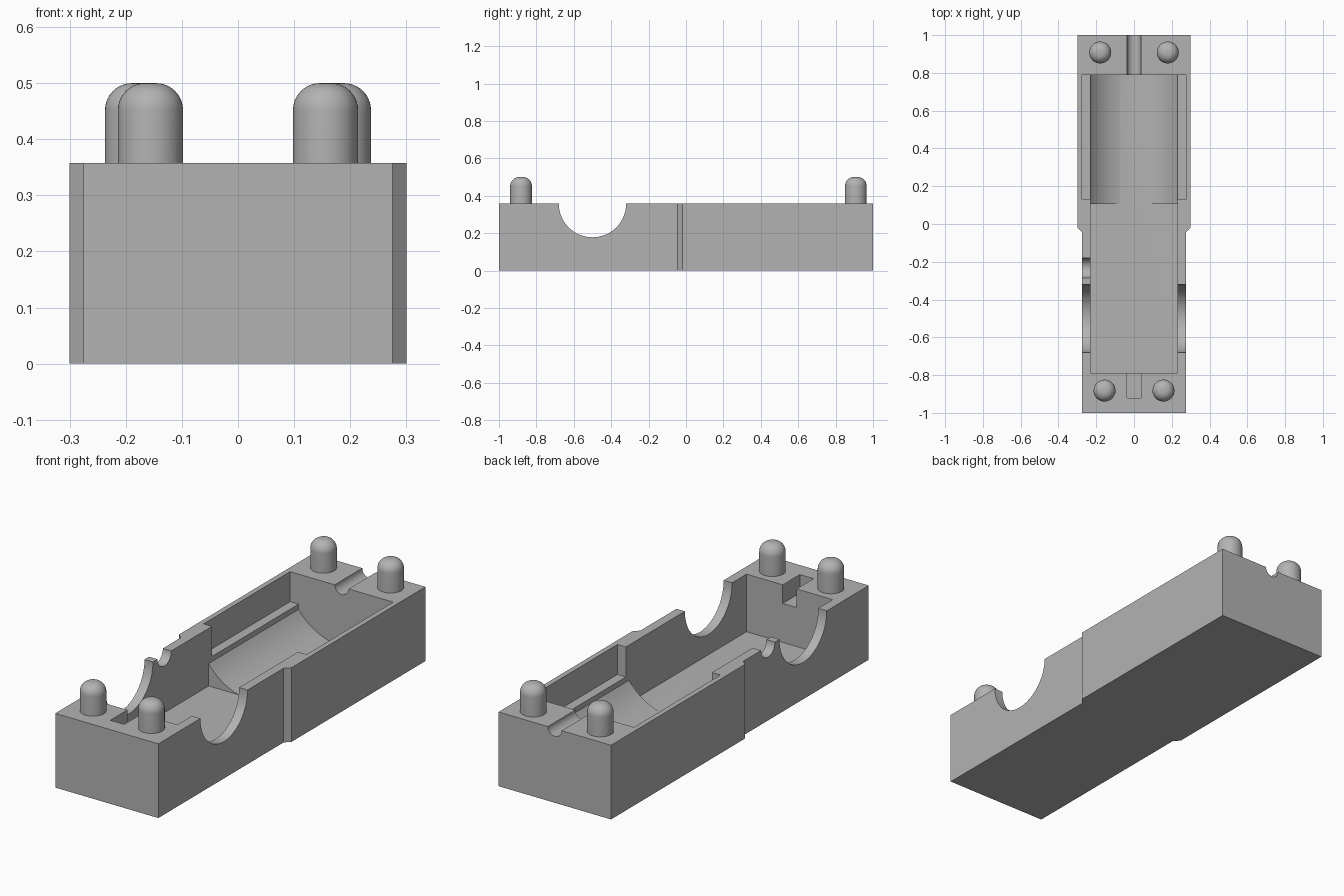
import bpy, bmesh
from math import sin, cos, pi, radians, sqrt, asin
from mathutils import Vector

cube = bpy.data.objects.get("Cube")
if cube:
    bpy.data.objects.remove(cube, do_unlink=True)

TOP = 0.358        # rim height
FLOOR = 0.08       # cavity floor
INNER = 0.23       # half width of the cavity
END = 0.79         # cavity end walls
OVER = 0.45        # cutters reach above the rim

grey = bpy.data.materials.new("plain grey")
grey.use_nodes = True
colour = (0.45, 0.45, 0.45, 1)
grey.diffuse_color = colour
grey.node_tree.nodes["Principled BSDF"].inputs["Base Color"].default_value = colour


def make_object(name, bm):
    bmesh.ops.recalc_face_normals(bm, faces=bm.faces)
    mesh = bpy.data.meshes.new(name)
    bm.to_mesh(mesh)
    bm.free()
    mesh.materials.append(grey)
    ob = bpy.data.objects.new(name, mesh)
    bpy.context.collection.objects.link(ob)
    return ob


def prism(name, outline, axis, start, stop):
    """Extrude a 2D outline along an axis from start to stop."""
    place = {"x": lambda a, b, d: (d, a, b),
             "y": lambda a, b, d: (a, d, b),
             "z": lambda a, b, d: (a, b, d)}[axis]
    bm = bmesh.new()
    face = bm.faces.new([bm.verts.new(place(a, b, start)) for a, b in outline])
    top = bmesh.ops.extrude_face_region(bm, geom=[face])["geom"]
    shift = Vector(place(0, 0, stop - start))
    bmesh.ops.translate(bm, vec=shift, verts=[v for v in top if isinstance(v, bmesh.types.BMVert)])
    return make_object(name, bm)


def rect(a0, a1, b0, b1):
    return [(a0, b0), (a1, b0), (a1, b1), (a0, b1)]


def circle(a, b, r, n=64):
    return [(a + r * cos(2 * pi * i / n), b + r * sin(2 * pi * i / n)) for i in range(n)]


def activate(ob):
    bpy.ops.object.select_all(action="DESELECT")
    ob.select_set(True)
    bpy.context.view_layer.objects.active = ob


def cut(target, cutter):
    cutter.hide_render = True
    mod = target.modifiers.new("cut", "BOOLEAN")
    mod.operation = "DIFFERENCE"
    mod.solver = "EXACT"
    mod.object = cutter
    activate(target)
    bpy.ops.object.modifier_apply(modifier=mod.name)
    bpy.data.objects.remove(cutter, do_unlink=True)


def smooth(ob):
    activate(ob)
    bpy.ops.object.shade_smooth_by_angle(angle=radians(18))


# Body: wide rear, slightly narrower front
half = [(0.275, -1), (0.275, -0.045), (0.3, -0.02), (0.3, 1)]
body = prism("body", half + [(-x, y) for x, y in reversed(half)], "z", 0, TOP)

# Rear cavity with a rounded cradle that meets the flat floor
radius = 0.286
a0 = asin(INNER / radius)
a1 = asin(sqrt(radius ** 2 - (TOP - FLOOR) ** 2) / radius)
arc = [a0 + (a1 - a0) * i / 14 for i in range(15)]
side = [(INNER, OVER)] + [(radius * sin(a), TOP - radius * cos(a)) for a in arc]
cradle = side + [(-x, z) for x, z in reversed(side)]
cut(body, prism("cradle_cutter", cradle, "y", 0, END))

# Front cavity with a flat floor
cut(body, prism("cavity_cutter", rect(-INNER, INNER, FLOOR, OVER), "y", -END, 0.105))

# Side ledges beside the cradle
cut(body, prism("ledge_cutter", rect(-0.275, 0.275, 0.213, OVER), "y", 0.13, END))

# Large round openings in both side walls
cut(body, prism("opening_cutter", circle(-0.5, TOP, 0.18, 80), "x", -0.4, 0.4))

# Small round notch in one side wall
cut(body, prism("notch_cutter", circle(-0.2325, TOP, 0.0525), "x", -0.4, -0.1))

# Round channel through the rear wall, square pocket in the front wall
cut(body, prism("channel_cutter", circle(0, TOP, 0.037), "y", 0.7, 1.1))
cut(body, prism("pocket_cutter", rect(-0.037, 0.037, TOP - 0.09, OVER), "y", -0.92, -0.7))
smooth(body)


# Domed locating pegs
def peg(name, x, y, r=0.058, fillet=0.048, height=0.5):
    bm = bmesh.new()
    profile = [(r, TOP - 0.005)]
    for i in range(11):
        a = i / 10 * pi / 2
        profile.append((r - fillet + fillet * cos(a), height - fillet + fillet * sin(a)))
    profile.append((0, height))
    verts = [bm.verts.new((x + px, y, pz)) for px, pz in profile]
    edges = [bm.edges.new(pair) for pair in zip(verts, verts[1:])]
    bmesh.ops.spin(bm, geom=verts + edges, cent=(x, y, 0), axis=(0, 0, 1),
                   angle=2 * pi, steps=48)
    bmesh.ops.remove_doubles(bm, verts=bm.verts, dist=0.0001)
    smooth(make_object(name, bm))


for label, s in (("left", 1), ("right", -1)):
    peg("front_peg_" + label, s * 0.156, -0.882)
    peg("rear_peg_" + label, s * 0.179, 0.908)
